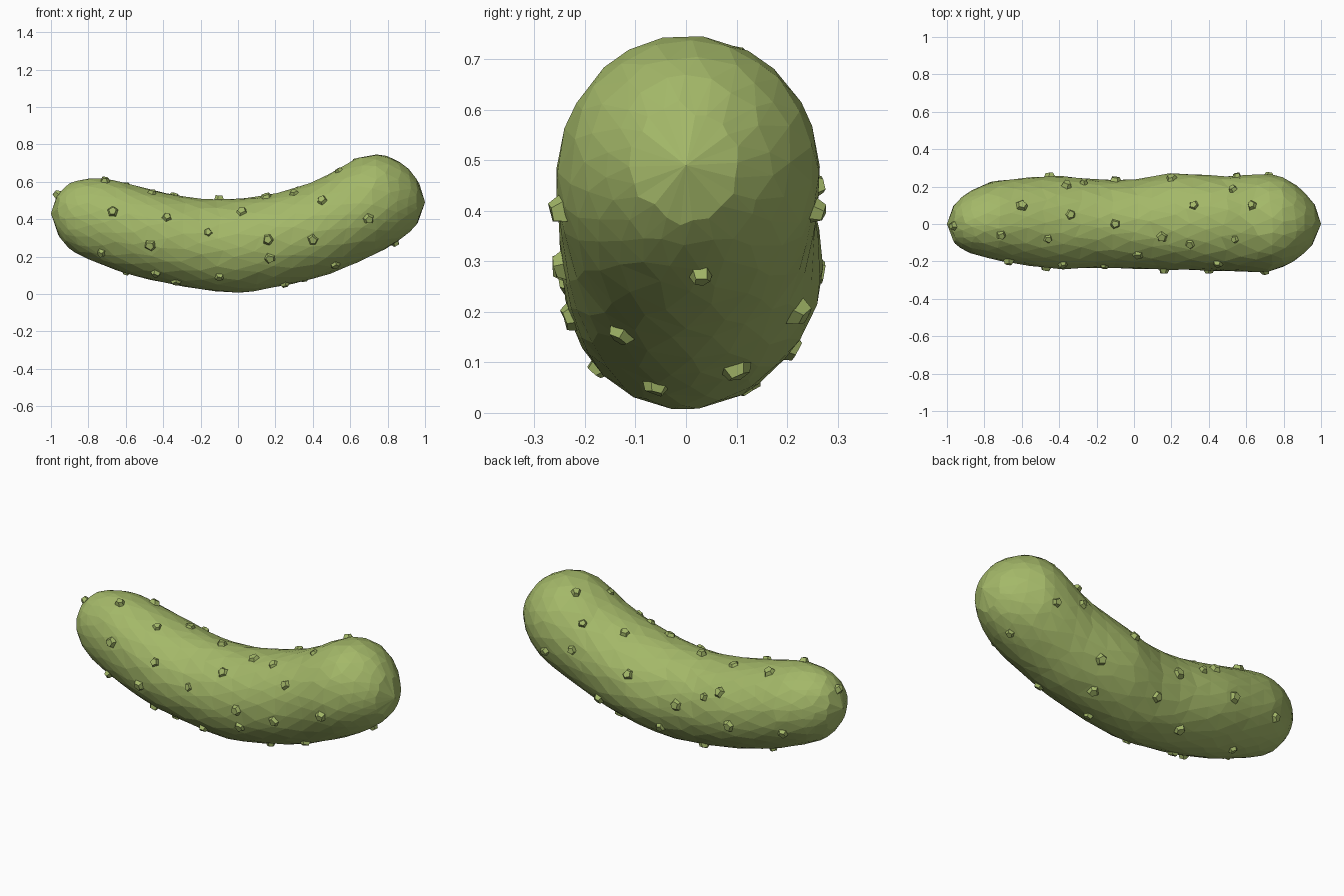
import bpy, math, random
from mathutils import Vector

if "Cube" in bpy.data.objects:
    bpy.data.objects.remove(bpy.data.objects["Cube"])

random.seed(4)

# Outline keys: x, bottom z, top z, front half-width, back half-width
KEYS = [
    (-1.0, .43, .43, 0, 0), (-.97, .33, .525, .09, .09), (-.9, .24, .592, .145, .16),
    (-.75, .165, .62, .19, .228), (-.6, .11, .593, .218, .246), (-.4, .06, .543, .242, .258),
    (-.2, .025, .51, .235, .24), (0, .006, .51, .24, .238), (.2, .035, .54, .246, .272),
    (.4, .08, .60, .25, .262), (.5, .11, .648, .252, .255), (.6, .152, .71, .255, .262),
    (.7, .195, .746, .257, .267), (.8, .247, .737, .23, .25), (.9, .315, .68, .165, .18),
    (.97, .393, .59, .09, .098), (1.0, .49, .49, 0, 0)]
T = [math.asin(k[0]) for k in KEYS]


def section(x):
    """Smoothly interpolated outline values at x."""
    t = math.asin(max(-1, min(1, x)))
    i = max(0, min(len(T) - 2, sum(1 for q in T if q <= t) - 1))

    def slope(j, c):
        a, b = max(0, j - 1), min(len(T) - 1, j + 1)
        return (KEYS[b][c] - KEYS[a][c]) / (T[b] - T[a])
    h = T[i + 1] - T[i]
    u = (t - T[i]) / h
    return [(2*u**3 - 3*u*u + 1) * KEYS[i][c] + (u**3 - 2*u*u + u) * h * slope(i, c)
            + (3*u*u - 2*u**3) * KEYS[i + 1][c] + (u**3 - u*u) * h * slope(i + 1, c)
            for c in range(1, 5)]


def point(x, a):
    """Surface point at x and angle a around the body."""
    lo, hi, front, back = section(x)
    c = math.cos(a)
    return Vector((x, c * (back if c > 0 else front), (lo + hi) / 2 + math.sin(a) * (hi - lo) / 2))


skin = bpy.data.materials.new("green_skin")
skin.diffuse_color = (.37, .48, .14, 1)
skin.use_nodes = True
skin.node_tree.nodes["Principled BSDF"].inputs["Base Color"].default_value = skin.diffuse_color


def add_object(name, verts, faces):
    me = bpy.data.meshes.new(name)
    me.from_pydata(verts, [], faces)
    me.materials.append(skin)
    ob = bpy.data.objects.new(name, me)
    bpy.context.collection.objects.link(ob)
    return ob


# Body: irregular triangulated rings between two end points
RINGS, SIDES = 25, 22
verts, faces = [point(-1, 0)], []
for r in range(RINGS):
    s = (r + 1) / (RINGS + 1) * 2 - 1
    for k in range(SIDES):
        sj = s + random.uniform(-.018, .018)
        x = .45 * sj + .55 * math.sin(sj * math.pi / 2)
        verts.append(point(x, (k + .5 * (r % 2) + random.uniform(-.22, .22)) * math.tau / SIDES))
verts.append(point(1, 0))
last = len(verts) - 1
for k in range(SIDES):
    n = (k + 1) % SIDES
    faces.append((0, 1 + n, 1 + k))
    faces.append((last, last - SIDES + k, last - SIDES + n))
    for r in range(RINGS - 1):
        a, b = 1 + r * SIDES, 1 + (r + 1) * SIDES
        if r % 2 == 0:
            faces += [(a + k, a + n, b + k), (a + n, b + n, b + k)]
        else:
            faces += [(a + k, a + n, b + n), (a + k, b + n, b + k)]
add_object("pickle_body", verts, faces)

# Bumps: (x, z) on front and back, (x, y) on top and underside
FRONT = [(-.67, .44), (-.47, .26), (-.38, .41), (-.16, .33), (.02, .44), (.16, .29), (.17, .19),
         (-.1, .09), (-.44, .11), (.45, .5), (.4, .29), (.7, .4), (.52, .155), (-.73, .22)]
BACK = [(.55, .45), (.2, .4), (-.1, .3), (-.45, .28), (-.76, .3), (.02, .13), (.72, .4), (.4, .2)]
TOP = [(-.965, -.01), (-.71, -.06), (-.6, .1), (-.46, -.08), (-.36, .21), (-.34, .05), (-.1, 0),
       (.15, -.07), (.32, .1), (.54, -.08), (.63, .1), (.3, -.11), (-.27, .22), (.53, .185)]
UNDER = [(.84, .03), (-.33, -.09), (-.2, .12), (.35, .1), (-.6, .06), (.25, -.06)]


def angle_at(x, v, side):
    lo, hi, front, back = section(x)
    if side in ("front", "back"):
        a = math.asin(max(-1, min(1, (2 * v - lo - hi) / (hi - lo))))
        return math.pi - a if side == "front" else a
    a = math.acos(max(-1, min(1, v / (back if v > 0 else front))))
    return a if side == "top" else -a


bv, bf = [], []
for side, spots in (("front", FRONT), ("back", BACK), ("top", TOP), ("under", UNDER)):
    for x, v in spots:
        a = angle_at(x, v, side)
        p = point(x, a)
        u = (point(x + .01, a) - point(x - .01, a)).normalized()
        w = (point(x, a + .02) - point(x, a - .02)).normalized()
        nrm = w.cross(u).normalized()
        if nrm.dot(p - Vector((x * .85, 0, sum(section(x)[:2]) / 2))) < 0:
            nrm = -nrm
        w = nrm.cross(u)
        # Stubby five-sided knob with a slightly tilted flat top
        base, spin, size = len(bv), random.uniform(0, 6), random.uniform(.03, .042)
        for radius, height in ((1, -.018), (.55, random.uniform(.012, .02))):
            for k in range(5):
                ang = spin + (k + random.uniform(-.2, .2)) * math.tau / 5
                bv.append(p + (u * math.cos(ang) + w * math.sin(ang)) * size * radius
                          + nrm * (height + random.uniform(-.003, .003)))
        for k in range(5):
            n = (k + 1) % 5
            bf.append((base + k, base + n, base + 5 + n, base + 5 + k))
        bf.append([base + 5 + k for k in range(5)])
        bf.append([base + 4 - k for k in range(5)])
add_object("skin_bumps", bv, bf)
